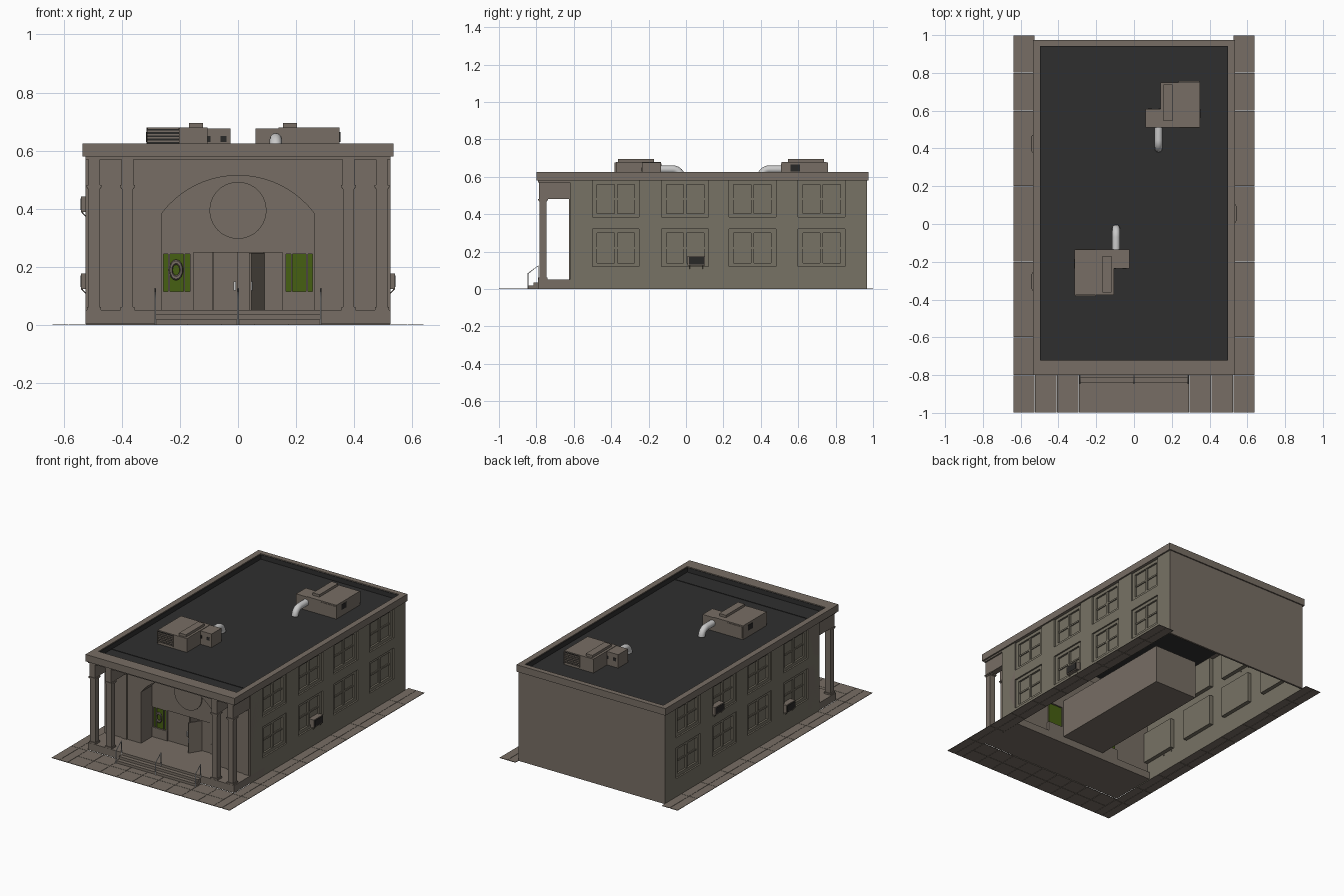
import bpy, bmesh, math
from mathutils import Matrix, Vector

if "Cube" in bpy.data.objects:
    bpy.data.objects.remove(bpy.data.objects["Cube"])


def mat(name, r, g, b):
    m = bpy.data.materials.new(name)
    m.diffuse_color = (r, g, b, 1)
    m.use_nodes = True
    m.node_tree.nodes["Principled BSDF"].inputs["Base Color"].default_value = m.diffuse_color
    return m


STONE = mat("warm stone", .185, .155, .128)
SIDE = mat("side brick", .185, .168, .128)
ROOF = mat("roof tar", .028, .028, .028)
GRILLE = mat("dark grille", .022, .021, .02)
GREEN = mat("green glass", .062, .115, .006)
METAL = mat("pale metal", .58, .58, .58)


def finish(name, bm, m, recalc=True):
    if recalc:
        bmesh.ops.recalc_face_normals(bm, faces=bm.faces)
    me = bpy.data.meshes.new(name)
    bm.to_mesh(me)
    bm.free()
    me.materials.append(m)
    ob = bpy.data.objects.new(name, me)
    bpy.context.collection.objects.link(ob)
    return ob


def add_box(bm, x0, x1, y0, y1, z0, z1):
    M = Matrix.Translation(((x0 + x1) / 2, (y0 + y1) / 2, (z0 + z1) / 2)) @ Matrix.Diagonal((x1 - x0, y1 - y0, z1 - z0, 1))
    return bmesh.ops.create_cube(bm, size=1, matrix=M)


def boxes(name, m, *bs):
    bm = bmesh.new()
    for b in bs:
        add_box(bm, *b)
    return finish(name, bm, m)


def mirror(ob):
    ob.modifiers.new("mirror", "MIRROR")
    return ob


def tube(name, pts, r, m, res=4):
    cu = bpy.data.curves.new(name, "CURVE")
    cu.dimensions = "3D"
    cu.bevel_depth, cu.bevel_resolution, cu.use_fill_caps = r, res, True
    sp = cu.splines.new("POLY")
    sp.points.add(len(pts) - 1)
    for p, c in zip(sp.points, pts):
        p.co = (*c, 1)
    cu.materials.append(m)
    ob = bpy.data.objects.new(name, cu)
    bpy.context.collection.objects.link(ob)
    return ob


# pavement slabs around three sides
G = .001
tiles = []
for i in range(10):
    y0 = -1 + i * .2
    for x0, x1 in ((.525, .5825), (.5825, .64)):
        for s in (1, -1):
            a, b = sorted((s * x0, s * x1))
            tiles.append((a + G, b - G, y0 + G, y0 + .2 - G, 0, .003))
for i in range(9):
    x0 = -.525 + i * 1.05 / 9
    for y0 in (-1, -.895):
        tiles.append((x0 + G, x0 + 1.05 / 9 - G, y0 + G, y0 + .105 - G, 0, .003))
boxes("pavement", STONE, *tiles)

# side wall as a grid with window holes, reveals and sashes (mirrored)
W = .525
COLS = [(-.5, -.25), (-.13, .12), (.23, .48), (.6, .85)]
ROWS = [(.12, .32), (.385, .58)]
ys = [-.62] + [v for c in COLS for v in c] + [.965]
zs = [0] + [v for r in ROWS for v in r]
bm = bmesh.new()


def quad(*pts):
    bm.faces.new([bm.verts.new(p) for p in pts])


for i, (a, b) in enumerate(zip(ys, ys[1:])):
    for j, (c, d) in enumerate(zip(zs, zs[1:])):
        if not (i % 2 and j % 2):
            quad((W, a, c), (W, b, c), (W, b, d), (W, a, d))
D = W - .022
for a, b in COLS:
    for c, d in ROWS:
        quad((W, a, c), (D, a, c), (D, b, c), (W, b, c))
        quad((W, a, d), (W, b, d), (D, b, d), (D, a, d))
        quad((W, a, c), (W, a, d), (D, a, d), (D, a, c))
        quad((W, b, c), (D, b, c), (D, b, d), (W, b, d))
mirror(finish("side_wall", bm, SIDE, False))

glass, sash = [], []
for a, b in COLS:
    for c, d in ROWS:
        glass.append((D - .004, D, a, b, c, d))
        p, q, e, f = a + .025, b - .025, c + .02, d - .02
        m = (a + b) / 2
        h = (c + d) / 2
        for y0, y1, z0, z1 in ((a, p, c, d), (q, b, c, d), (p, q, c, e), (p, q, f, d)):
            sash.append((D, D + .012, y0, y1, z0, z1))
        sash.append((D, D + .009, m - .008, m + .008, e, f))
        sash.append((D, D + .006, p, q, h - .005, h + .005))
mirror(boxes("side_window_panes", SIDE, *glass))
mirror(boxes("side_window_sashes", SIDE, *sash))

# back wall, porch floor, porch ceiling
boxes("back_wall", STONE, (-W, W, .955, .967, 0, .58))
boxes("porch_floor", STONE, (-W, W, -.79, -.48, .004, .052))
boxes("porch_ceiling", STONE, (-W, W, -.79, -.5, .57, .58))

# parapet cornice and roof deck
boxes("cornice", STONE, (-.535, .535, -.8, -.722, .58, .625), (-.535, .535, .942, .975, .58, .625),
      (-.535, -.497, -.722, .942, .58, .625), (.497, .535, -.722, .942, .58, .625))
boxes("roof_deck", ROOF, (-.497, .497, -.722, .942, .58, .59))
boxes("parapet_lining", ROOF, (-.497, .497, -.722, -.719, .59, .62), (-.497, .497, .939, .942, .59, .62),
      (-.497, -.494, -.719, .939, .59, .62), (.494, .497, -.719, .939, .59, .62),
      (-.494, .494, -.594, -.59, .588, .593))

# front wall with arched recess
R, cz = .329, .186
t0 = math.asin(.262 / R)
arc = [(R * math.sin(t), cz + R * math.cos(t)) for t in [-t0 + 2 * t0 * i / 20 for i in range(21)]]
prof = [(-W, .05), (-.262, .05)] + arc + [(.262, .05), (W, .05), (W, .58), (-W, .58)]
bm = bmesh.new()
f = bm.faces.new([bm.verts.new((x, -.62, z)) for x, z in prof])
ext = bmesh.ops.extrude_face_region(bm, geom=[f], use_keep_orig=True)
bmesh.ops.translate(bm, verts=[v for v in ext["geom"] if isinstance(v, bmesh.types.BMVert)], vec=(0, .12, 0))
bmesh.ops.triangulate(bm, faces=[f for f in bm.faces if len(f.verts) > 4])
finish("arched_front_wall", bm, STONE)

# entrance wall inside the recess
boxes("entrance_wall", STONE, (-.27, .27, -.506, -.48, .25, .52),
      (-.27, -.155, -.506, -.48, .05, .115), (.155, .27, -.506, -.48, .05, .115),
      (-.165, -.153, -.504, -.48, .05, .25), (.153, .165, -.504, -.48, .05, .25))
boxes("doors", STONE, (-.153, -.087, -.498, -.485, .05, .25), (-.085, -.001, -.498, -.485, .05, .25),
      (.087, .153, -.498, -.485, .05, .25))
leaf = boxes("open_door", STONE, (-.086, 0, -.005, .005, .052, .248))
leaf.matrix_world = Matrix.Translation((.087, -.498, 0)) @ Matrix.Rotation(math.radians(58), 4, "Z")
boxes("door_handles", METAL, (-.015, -.007, -.506, -.498, .12, .15), (.044, .05, -.578, -.572, .12, .15))
mirror(boxes("green_windows", GREEN, (.163, .262, -.496, -.49, .115, .25)))
mirror(boxes("green_window_bars", STONE, *[(x - .003, x + .003, -.503, -.496, .115, .25) for x in (.185, .237, .259)],
             (.163, .262, -.503, -.496, .244, .25)))

# round window above the doors
bm = bmesh.new()
bmesh.ops.create_cone(bm, cap_ends=True, segments=40, radius1=.098, radius2=.098, depth=.012,
                      matrix=Matrix.Translation((0, -.508, .395)) @ Matrix.Rotation(math.pi / 2, 4, "X"))
finish("round_window", bm, STONE)

# wreath on the left window
bpy.ops.mesh.primitive_torus_add(major_radius=.018, minor_radius=.006, major_segments=16, minor_segments=6,
                                 location=(-.213, -.508, .19), rotation=(math.pi / 2, 0, 0))
wreath = bpy.context.object
wreath.name = "wreath"
wreath.scale = (1, 1.5, 1)
wreath.data.materials.append(STONE)

# lobby behind the doors, open at the front
bm = bmesh.new()
add_box(bm, -.155, .155, -.48, .395, .05, .3)
bmesh.ops.delete(bm, geom=[f for f in bm.faces if f.normal.y < -.5 or f.calc_center_median().y < -.4], context="FACES")
finish("lobby", bm, STONE)

# porch columns with bases, capitals and beams back to the wall
parts = []
for cx in (.38, .495):
    for h, z0, z1 in ((.024, .05, .062), (.019, .062, .468), (.022, .468, .474), (.026, .474, .482)):
        parts.append((cx - h, cx + h, -.765 - h, -.765 + h, z0, z1))
    parts.append((cx - .02, cx + .02, -.787, -.62, .482, .572))
    # matching pilasters on the wall
    parts.append((cx - .019, cx + .019, -.626, -.62, .05, .482))
mirror(boxes("porch_columns", STONE, *parts))

# entrance steps and handrails
boxes("steps", STONE, (-.285, .285, -.842, -.79, .003, .019), (-.285, .285, -.816, -.79, .019, .036))
for i, x in enumerate((-.285, 0, .285)):
    tube(f"handrail_{i + 1}", [(x, -.845, 0), (x, -.845, .083), (x, -.79, .125), (x, -.79, .04)], .003, METAL, 1)


# window air conditioners: side, y centre, bottom height
for i, (s, y, z) in enumerate(((1, .055, .125), (-1, .425, .39), (-1, -.305, .125))):
    def side(a, b, *r):
        return (*sorted((s * a, s * b)), *r)
    boxes(f"air_conditioner_{i + 1}", STONE, side(.5, .54, y - .047, y + .047, z, z + .052))
    boxes(f"air_conditioner_grille_{i + 1}", GRILLE, side(.54, .542, y - .04, y + .04, z + .006, z + .046))
    for k in (-.035, .035):
        tube(f"air_conditioner_bracket_{i + 1}", [(s * .52, y + k, z - .02), (s * .538, y + k, z)], .002, STONE, 0)

# rooftop units: the second is the first turned half round
turn = Matrix.Translation((.035, .375, 0)) @ Matrix.Rotation(math.pi, 4, "Z")
for n, M in (("back", Matrix()), ("front", turn)):
    z0 = .588
    obs = [boxes(n + "_roof_unit", STONE, (.14, .35, .51, .75, z0, .68), (.06, .14, .51, .61, z0, .677),
                 (.155, .203, .545, .738, .68, .696)),
           boxes(n + "_unit_grilles", GRILLE, (.238, .345, .75, .752, .605, .675),
                 (.35, .352, .56, .61, .63, .665), (.075, .095, .61, .612, .63, .65),
                 (.13, .15, .61, .612, .63, .65)),
           boxes(n + "_unit_louvres", STONE, *[(.238, .345, .752, .757, .607 + k * .0115, .612 + k * .0115) for k in range(6)],
                 (.235, .239, .75, .758, .602, .678), (.344, .348, .75, .758, .602, .678)),
           boxes(n + "_unit_access_panel", STONE, (.24, .345, .507, .51, .6, .672))]
    bend = [(.13, .425 - .045 * math.sin(t), .595 + .045 * math.cos(t)) for t in [math.pi / 2 * k / 8 for k in range(9)]]
    bend = [(x, y + .02, z) for x, y, z in bend]
    duct = tube(n + "_unit_duct", [(.13, .52, .64)] + bend, .021, METAL, 4)
    for sp in duct.data.splines:
        sp.use_smooth = True
    for ob in obs + [duct]:
        ob.matrix_world = M
